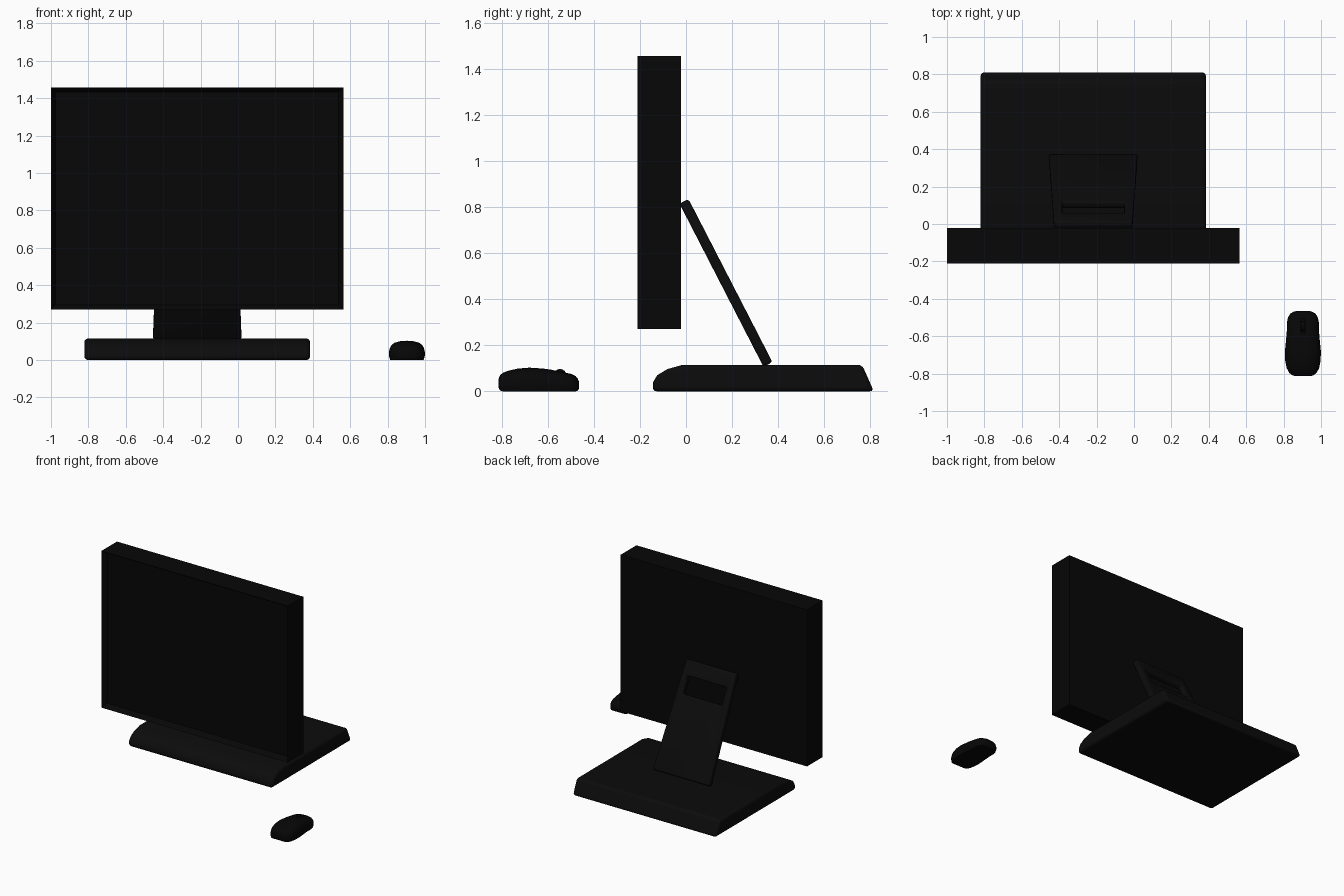
import bpy, bmesh, math
from mathutils import Vector

if "Cube" in bpy.data.objects:
    bpy.data.objects.remove(bpy.data.objects["Cube"])


def material(name, v):
    m = bpy.data.materials.new(name)
    m.diffuse_color = (v, v, v, 1)
    m.use_nodes = True
    m.node_tree.nodes["Principled BSDF"].inputs["Base Color"].default_value = m.diffuse_color
    return m


black = material("black_plastic", 0.002)
dark = material("dark_plastic", 0.0035)


def finish(name, bm, mat):
    bmesh.ops.recalc_face_normals(bm, faces=bm.faces)
    me = bpy.data.meshes.new(name)
    bm.to_mesh(me)
    bm.free()
    me.materials.append(mat)
    ob = bpy.data.objects.new(name, me)
    bpy.context.collection.objects.link(ob)
    return ob


def smooth(ob, angle=35):
    bpy.ops.object.select_all(action='DESELECT')
    ob.select_set(True)
    bpy.context.view_layer.objects.active = ob
    bpy.ops.object.shade_smooth_by_angle(angle=math.radians(angle))


def bevel(ob, width, segments, limit=40):
    b = ob.modifiers.new("rounding", 'BEVEL')
    b.width, b.segments = width, segments
    b.limit_method, b.angle_limit = 'ANGLE', math.radians(limit)


def box(bm, lo, hi):
    lo, hi = Vector(lo), Vector(hi)
    for v in bmesh.ops.create_cube(bm, size=1)['verts']:
        v.co = Vector(((lo[i] + hi[i]) / 2 + v.co[i] * (hi[i] - lo[i])) for i in range(3))


def loft(bm, rings):
    rings = [[bm.verts.new(p) for p in r] for r in rings]
    n = len(rings[0])
    for a, b in zip(rings, rings[1:]):
        for i in range(n):
            j = (i + 1) % n
            bm.faces.new((a[i], a[j], b[j], b[i]))
    bm.faces.new(rings[0])
    bm.faces.new(rings[-1])


CX = -0.218  # centre line of the monitor

# Monitor: box whose bezel slopes in to a recessed screen
bm = bmesh.new()
box(bm, (-1, -0.21, 0.27), (0.563, -0.022, 1.457))
bm.normal_update()
front = [f for f in bm.faces if f.normal.y < -0.9]
bmesh.ops.inset_region(bm, faces=front, thickness=0.035, depth=-0.04)
finish("monitor", bm, black)

# Base: side profile swept across x
profile = [(-0.145, 0), (-0.143, 0.04), (-0.125, 0.07), (-0.08, 0.097),
           (-0.015, 0.115), (0.765, 0.115), (0.816, 0)]
bm = bmesh.new()
loft(bm, [[(x, y, z) for y, z in profile] for x in (CX - 0.603, CX + 0.603)])
base = finish("base", bm, dark)
bevel(base, 0.018, 3, 50)
smooth(base)

# Stand: leaning tapered plate with a cable slot
top, bottom = Vector((CX, -0.009, 0.826)), Vector((CX, 0.356, 0.117))
run = bottom - top
bm = bmesh.new()


def plate_loop(corners):
    return [bm.verts.new(top + run * t + Vector((x, 0, 0))) for x, t in corners]


outer = plate_loop([(-0.21, 0), (0.21, 0), (0.237, 1), (-0.237, 1)])
slot = plate_loop([(-0.165, 0.14), (0.165, 0.14), (0.165, 0.30), (-0.165, 0.30)])
for i in range(4):
    j = (i + 1) % 4
    bm.faces.new((outer[i], outer[j], slot[j], slot[i]))
stand = finish("stand", bm, dark)
s = stand.modifiers.new("thickness", 'SOLIDIFY')
s.thickness, s.offset = 0.044, 0
bevel(stand, 0.012, 3)
smooth(stand)

# Mouse body: domed section lofted along y (y, half width, floor, height)
half = [(0.93, 0), (1, 0.22), (1, 0.42), (0.95, 0.62), (0.86, 0.77), (0.70, 0.89), (0.40, 0.97)]
section = half + [(0, 1)] + [(-u, v) for u, v in reversed(half)]
stations = [(-0.814, 0.040, 0.015, 0.055), (-0.808, 0.058, 0.004, 0.070),
            (-0.795, 0.074, 0, 0.081), (-0.77, 0.087, 0, 0.090),
            (-0.73, 0.095, 0, 0.099), (-0.68, 0.096, 0, 0.103), (-0.62, 0.090, 0, 0.099),
            (-0.57, 0.086, 0, 0.092), (-0.53, 0.086, 0, 0.084), (-0.50, 0.080, 0, 0.076),
            (-0.48, 0.068, 0, 0.067), (-0.470, 0.052, 0.003, 0.055), (-0.465, 0.035, 0.012, 0.042)]
MX = 0.903
bm = bmesh.new()
loft(bm, [[(MX + u * w, y, f + v * (h - f)) for u, v in section] for y, w, f, h in stations])
mouse = finish("mouse_body", bm, black)

# Temporary cutter for the wheel well
bm = bmesh.new()
box(bm, (MX - 0.013, -0.585, 0.055), (MX + 0.013, -0.505, 0.15))
cutter = finish("wheel_well_cutter", bm, black)
cutter.hide_render = True
cut = mouse.modifiers.new("wheel_well", 'BOOLEAN')
cut.operation, cut.object, cut.solver = 'DIFFERENCE', cutter, 'EXACT'
smooth(mouse, 45)
bpy.ops.object.modifier_move_to_index(modifier="wheel_well", index=0)
bpy.ops.object.modifier_apply(modifier="wheel_well")
bpy.data.objects.remove(cutter)

# Scroll wheel
bpy.ops.mesh.primitive_cylinder_add(vertices=24, radius=0.027, depth=0.018,
                                    location=(MX, -0.547, 0.07), rotation=(0, math.pi / 2, 0))
wheel = bpy.context.object
wheel.name = "scroll_wheel"
wheel.data.materials.append(black)
smooth(wheel)
